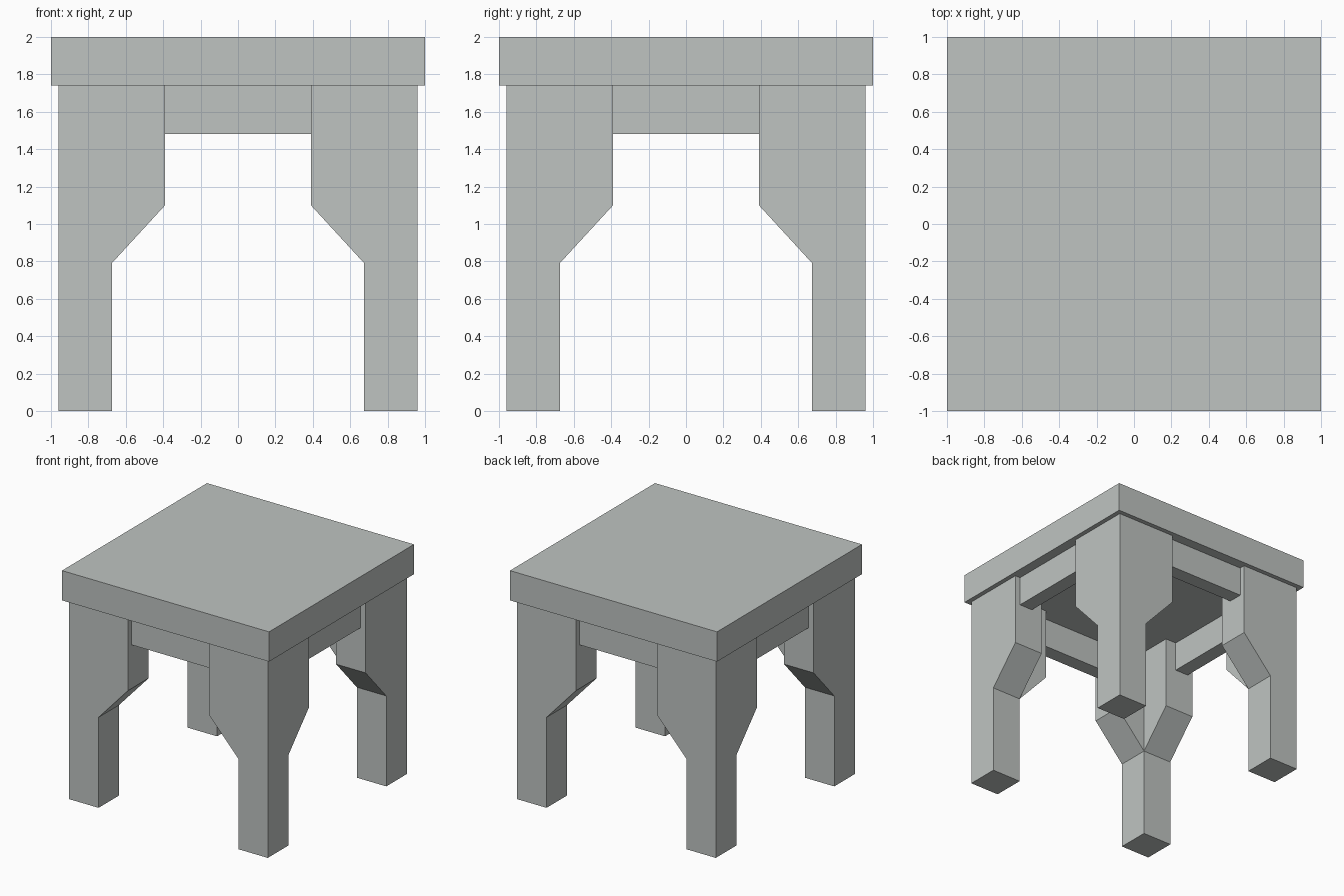
import bpy
import bmesh
from mathutils import Vector

cube = bpy.data.objects.get("Cube")
if cube:
    bpy.data.objects.remove(cube, do_unlink=True)

# Single painted finish
grey = bpy.data.materials.new("soft_grey")
grey.use_nodes = True
colour = (0.52, 0.55, 0.535, 1)
grey.diffuse_color = colour
grey.node_tree.nodes["Principled BSDF"].inputs["Base Color"].default_value = colour

OUTER, INNER, WING = 0.96, 0.675, 0.39       # leg faces and bracket end
KNEE, BRACKET, UNDERSIDE, TOP = 0.79, 1.10, 1.74, 2.0


def add_box(bm, low, high):
    low, high = Vector(low), Vector(high)
    verts = bmesh.ops.create_cube(bm, size=1)["verts"]
    for v in verts:
        v.co = (low + high) / 2 + v.co * (high - low)


def finish(name, bm, mirror=(False, False)):
    bmesh.ops.recalc_face_normals(bm, faces=bm.faces[:])
    mesh = bpy.data.meshes.new(name)
    bm.to_mesh(mesh)
    bm.free()
    mesh.materials.append(grey)
    obj = bpy.data.objects.new(name, mesh)
    bpy.context.collection.objects.link(obj)
    if any(mirror):
        mod = obj.modifiers.new("Mirror", "MIRROR")
        mod.use_axis = (*mirror, False)
        mod.use_mirror_merge = False
    return obj


# Square top slab
bm = bmesh.new()
add_box(bm, (-1, -1, UNDERSIDE), (1, 1, TOP))
finish("table_top", bm)

# Corner leg: a post whose two inward upper faces grow into sloped brackets
bm = bmesh.new()
add_box(bm, (INNER, INNER, 0), (OUTER, OUTER, UNDERSIDE))
bmesh.ops.bisect_plane(bm, geom=bm.verts[:] + bm.edges[:] + bm.faces[:],
                       plane_co=(0, 0, KNEE), plane_no=(0, 0, 1))
bm.normal_update()
inward = [f for f in bm.faces
          if min(f.normal.x, f.normal.y) < -0.9 and f.calc_center_median().z > KNEE]
for face in bmesh.ops.extrude_discrete_faces(bm, faces=inward)["faces"]:
    axis = 0 if abs(face.normal.x) > 0.9 else 1
    for v in face.verts:
        v.co[axis] = WING
        if v.co.z < KNEE + 0.01:
            v.co.z = BRACKET
finish("legs", bm, (True, True))

# Apron rails, set back between the leg brackets
RAIL_IN, RAIL_OUT, RAIL_BOTTOM = 0.78, 0.91, 1.48
bm = bmesh.new()
add_box(bm, (-WING, -RAIL_OUT, RAIL_BOTTOM), (WING, -RAIL_IN, UNDERSIDE))
finish("front_back_rails", bm, (False, True))

bm = bmesh.new()
add_box(bm, (RAIL_IN, -WING, RAIL_BOTTOM), (RAIL_OUT, WING, UNDERSIDE))
finish("side_rails", bm, (True, False))
